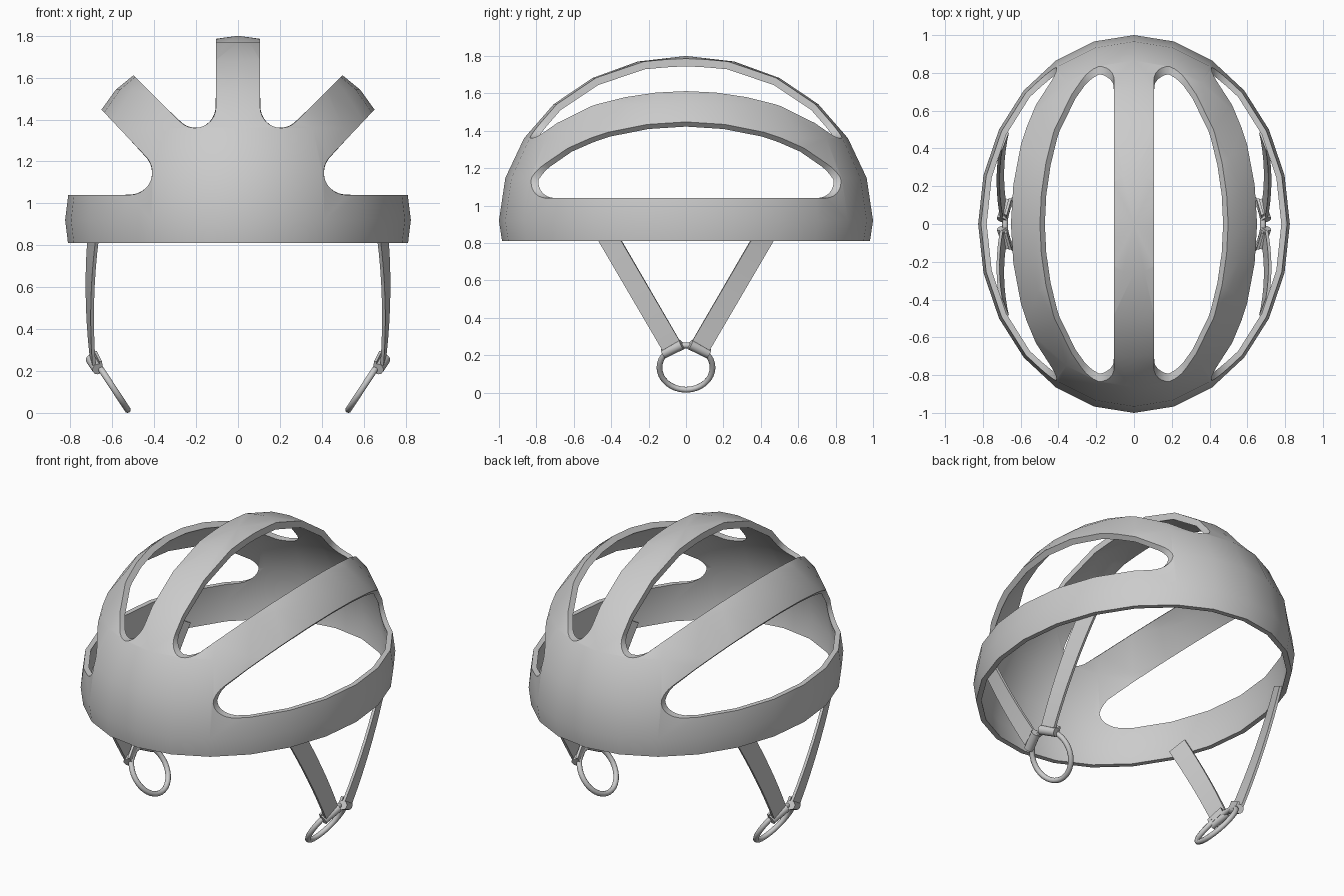
import bpy, bmesh, math
from mathutils import Vector, Matrix
from mathutils.geometry import intersect_point_line

cube = bpy.data.objects.get("Cube")
if cube:
    bpy.data.objects.remove(cube, do_unlink=True)

GREY = (0.6, 0.6, 0.6, 1)
mat = bpy.data.materials.new("light grey")
mat.use_nodes = True
mat.diffuse_color = GREY
mat.node_tree.nodes["Principled BSDF"].inputs["Base Color"].default_value = GREY


def finish(bm, name, angle=32):
    bmesh.ops.recalc_face_normals(bm, faces=bm.faces)
    me = bpy.data.meshes.new(name)
    bm.to_mesh(me)
    bm.free()
    me.materials.append(mat)
    ob = bpy.data.objects.new(name, me)
    bpy.context.collection.objects.link(ob)
    bpy.ops.object.select_all(action='DESELECT')
    ob.select_set(True)
    bpy.context.view_layer.objects.active = ob
    bpy.ops.object.shade_smooth_by_angle(angle=math.radians(angle))


def arc(cx, cz, r, a0, a1, n=10):
    steps = [math.radians(a0 + (a1 - a0) * i / n) for i in range(n + 1)]
    return [Vector((cx + r * math.cos(a), cz + r * math.sin(a))) for a in steps]


# Vent outlines in x and z; each is convex and runs from front to back
RIM, MID = 0.81, Vector((0, 0, 0.92))
OUTER, INNER = Vector((0.825, 1.0, 0.88)), Vector((0.795, 0.969, 0.838))
TOP_SLOT = [Vector((0.105, 2.3))] + arc(0.205, 1.46, 0.1, 180, 315) + [Vector((1.19, 2.304))]
SIDE_SLOT = [Vector((1.3, 2.133))] + arc(0.517, 1.148, 0.108, 136, 270) + [Vector((1.3, 1.04))]


def cut_slot(bm, profile, s):
    """Slice along each outline edge, then remove what lies inside them all."""
    planes = []

    def inside():
        return [f for f in bm.faces
                if all(no.dot(f.calc_center_median() - co) > 0 for co, no in planes)]

    for a, b in zip(profile, profile[1:]):
        d = (b - a).normalized()
        co, no = Vector((s * a.x, 0, a.y)), Vector((-s * d.y, 0, d.x))
        faces = inside()
        geom = faces + list({e for f in faces for e in f.edges})
        geom += list({v for f in faces for v in f.verts})
        bmesh.ops.bisect_plane(bm, geom=geom, dist=1e-5, plane_co=co, plane_no=no)
        planes.append((co, no))
    bmesh.ops.delete(bm, geom=inside(), context='FACES')


def snap_to_slot(p):
    """Move a point sideways onto the nearest vent wall."""
    q = Vector((abs(p.x), p.z))
    best = None
    for profile in (TOP_SLOT, SIDE_SLOT):
        for a, b in zip(profile, profile[1:]):
            hit, t = intersect_point_line(q, a, b)
            c = a.lerp(b, min(max(t, 0), 1))
            if best is None or (c - q).length < (best - q).length:
                best = c
    return Vector((math.copysign(best.x, p.x), p.y, best.y))


def radius_in(p, radii):
    d = p - MID
    return Vector((d.x / radii.x, d.y / radii.y, d.z / radii.z)).length


def inner_point(v, on_edge):
    """Partner of an outer shell vertex on the inner surface."""
    p = v.co
    if abs(p.z - RIM) < 1e-4:
        return Vector((p.x * INNER.x / OUTER.x, p.y * INNER.y / OUTER.y, RIM))
    q = MID + Vector([(p - MID)[i] * INNER[i] / OUTER[i] for i in range(3)])
    if on_edge:
        k = radius_in(p, OUTER)
        for _ in range(6):
            q = snap_to_slot(q)
            q = MID + (q - MID) * (k / radius_in(q, INNER))
        q = snap_to_slot(q)
    return q


# Helmet shell: half ellipsoid with four vents, thickened inwards
bm = bmesh.new()
bmesh.ops.create_uvsphere(bm, u_segments=24, v_segments=12, radius=1,
                          matrix=Matrix.Translation(MID) @ Matrix.Diagonal((*OUTER, 1)))
bmesh.ops.bisect_plane(bm, geom=bm.verts[:] + bm.edges[:] + bm.faces[:],
                       plane_co=(0, 0, RIM), plane_no=(0, 0, 1), clear_inner=True)
for s in (1, -1):
    cut_slot(bm, TOP_SLOT, s)
    cut_slot(bm, SIDE_SLOT, s)
bmesh.ops.dissolve_limit(bm, angle_limit=math.radians(0.5),
                         verts=bm.verts[:], edges=bm.edges[:])
faces = bm.faces[:]
border = [tuple(e.verts) for e in bm.edges if e.is_boundary]
edge_verts = {v for pair in border for v in pair}
twin = {v: bm.verts.new(inner_point(v, v in edge_verts)) for v in bm.verts[:]}
for f in faces:
    bm.faces.new([twin[v] for v in reversed(f.verts)])
for a, b in border:
    bm.faces.new((a, b, twin[b], twin[a]))
finish(bm, "helmet_shell")


def ribbon(name, points, yaws, width, thick, sx, sy):
    """Flat strap along points; yaw turns its width about the vertical."""
    bm = bmesh.new()
    loops = []
    for p, yaw in zip(points, yaws):
        w = Vector((yaw, 0.866, -0.5)) * width / 2
        n = Vector((1, -yaw, 0)).normalized() * thick / 2
        corners = (p + w + n, p - w + n, p - w - n, p + w - n)
        loops.append([bm.verts.new((sx * c.x, sy * c.y, c.z)) for c in corners])
    for a, b in zip(loops, loops[1:]):
        for i in range(4):
            j = (i + 1) % 4
            bm.faces.new((a[i], a[j], b[j], b[i]))
    bm.faces.new(loops[0])
    bm.faces.new(loops[-1][::-1])
    finish(bm, name)


# Chin straps with folded ends, strap sleeves and rings
UP = Vector((0.55, 0, 0.835))            # slope of the ring plane
RING_C, RING_R, WIRE = Vector((0.605, 0, 0.134)), 0.142, 0.0155
STEPS = [i / 8 for i in range(9)]
for sx, side in ((1, "left"), (-1, "right")):
    for sy, end in ((1, "back"), (-1, "front")):
        path = [Vector((0.688 + 0.006 * t + 0.064 * t * (1 - t),
                        0.44 - 0.36 * t, 0.87 - 0.618 * t)) for t in STEPS]
        ribbon(f"{side}_{end}_strap", path, [-0.34 + 0.2 * t for t in STEPS],
               0.105, 0.016, sx, sy)
        fold = [Vector((0.664, 0.068, 0.225)), Vector((0.668, 0.092, 0.27))]
        ribbon(f"{side}_{end}_strap_fold", fold, [-0.25, -0.25], 0.1, 0.014, sx, sy)

        # Sleeve wrapped around the ring, 30 degrees off its top
        a = math.radians(30)
        c = RING_C + RING_R * (UP * math.cos(a) + Vector((0, math.sin(a), 0)))
        c += Vector((0.012, 0, -0.004))
        d = Vector((0, math.cos(a), 0)) - UP * math.sin(a)
        c.x, c.y, d.x, d.y = sx * c.x, sy * c.y, sx * d.x, sy * d.y
        m = Matrix.Translation(c) @ d.to_track_quat('Z', 'Y').to_matrix().to_4x4()
        bm = bmesh.new()
        bmesh.ops.create_cone(bm, cap_ends=True, segments=12, radius1=0.027,
                              radius2=0.027, depth=0.115, matrix=m)
        finish(bm, f"{side}_{end}_strap_sleeve")

    # Ring hanging from the two straps
    bm = bmesh.new()
    N, K = 32, 10
    nrm = Vector((UP.z, 0, -UP.x))
    grid = []
    for i in range(N):
        a = math.tau * i / N
        r = UP * math.cos(a) + Vector((0, math.sin(a), 0))
        loop = []
        for k in range(K):
            b = math.tau * k / K
            p = RING_C + r * (RING_R + WIRE * math.cos(b)) + nrm * WIRE * math.sin(b)
            loop.append(bm.verts.new((sx * p.x, p.y, p.z)))
        grid.append(loop)
    for i in range(N):
        for k in range(K):
            i2, k2 = (i + 1) % N, (k + 1) % K
            bm.faces.new((grid[i][k], grid[i2][k], grid[i2][k2], grid[i][k2]))
    finish(bm, f"{side}_ring", 50)
